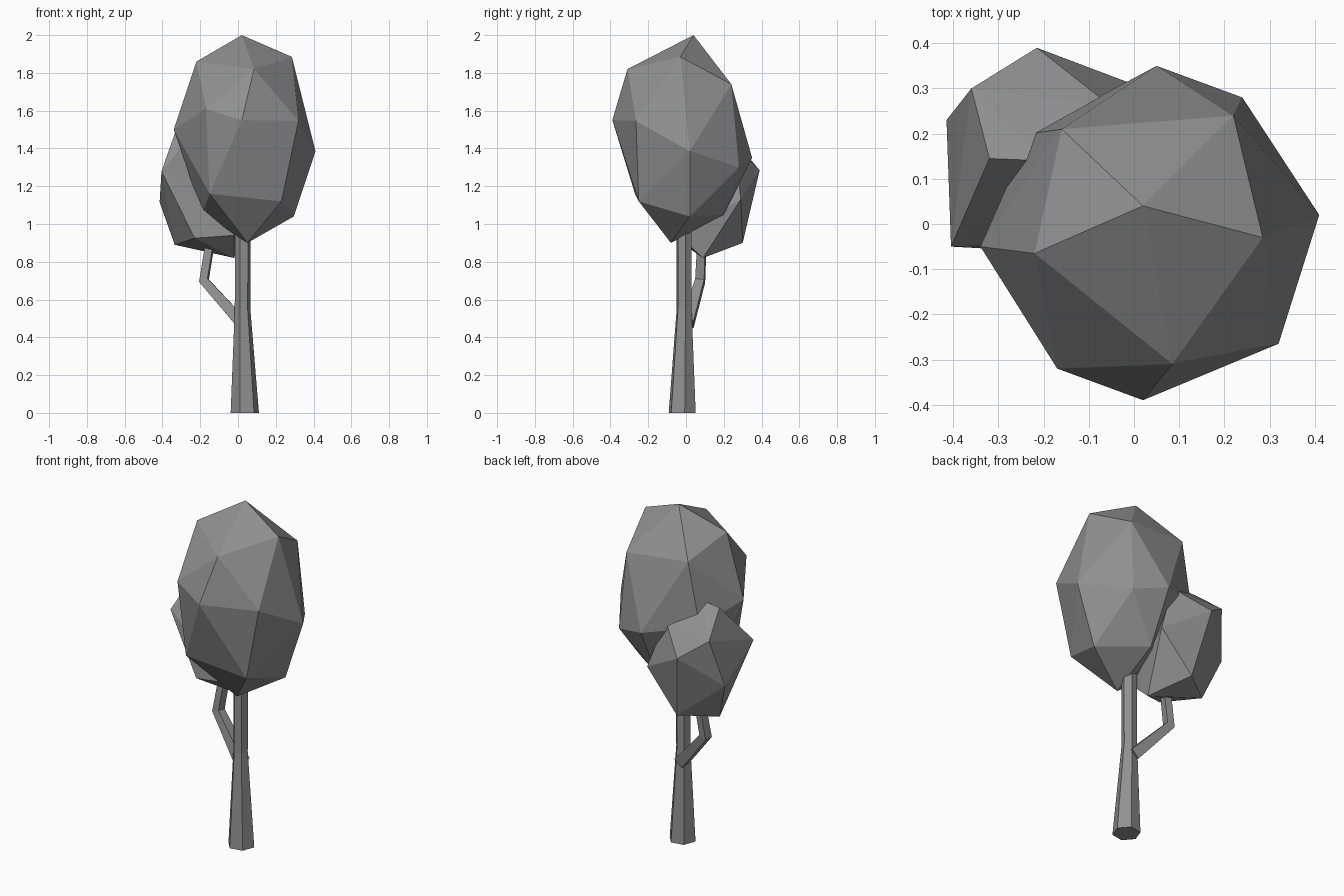
import bpy, bmesh, math
from mathutils import Vector

if "Cube" in bpy.data.objects:
    bpy.data.objects.remove(bpy.data.objects["Cube"])

grey = bpy.data.materials.new("dark_grey")
grey.diffuse_color = (0.28, 0.28, 0.28, 1)
grey.use_nodes = True
grey.node_tree.nodes["Principled BSDF"].inputs["Base Color"].default_value = grey.diffuse_color


def finish(name, bm):
    bmesh.ops.recalc_face_normals(bm, faces=bm.faces[:])
    mesh = bpy.data.meshes.new(name)
    bm.to_mesh(mesh)
    bm.free()
    mesh.materials.append(grey)
    obj = bpy.data.objects.new(name, mesh)
    bpy.context.collection.objects.link(obj)
    return obj


def faceted_blob(name, corners):
    """Low-poly foliage: convex shell around a few corner points."""
    bm = bmesh.new()
    for c in corners:
        bm.verts.new(c)
    bmesh.ops.convex_hull(bm, input=bm.verts[:])
    loose = [v for v in bm.verts if not v.link_faces]
    bmesh.ops.delete(bm, geom=loose, context='VERTS')
    return finish(name, bm)


def tapered_limb(name, path, radii, sides, turn):
    """Flat-sided tube whose cross-sections follow the path."""
    bm = bmesh.new()
    pts = [Vector(p) for p in path]
    rings = []
    for i, (p, r) in enumerate(zip(pts, radii)):
        axis = (pts[min(i + 1, len(pts) - 1)] - pts[max(i - 1, 0)]).normalized()
        if name == "trunk":
            axis = Vector((0, 0, 1))
        v = axis.cross(Vector((1, 0, 0))).normalized()
        if v.y < 0:
            v = -v
        u = v.cross(axis).normalized()
        ring = []
        for k in range(sides):
            a = turn + 2 * math.pi * k / sides
            ring.append(bm.verts.new(p + r * (math.cos(a) * u + math.sin(a) * v)))
        rings.append(ring)
    for lo, hi in zip(rings, rings[1:]):
        for k in range(sides):
            n = (k + 1) % sides
            bm.faces.new((lo[k], lo[n], hi[n], hi[k]))
    bm.faces.new(rings[0][::-1])
    bm.faces.new(rings[-1])
    return finish(name, bm)


# Six-sided trunk, flared at the foot
tapered_limb("trunk",
             [(0.036, -0.02, 0), (0.024, -0.01, 0.55), (0.026, -0.01, 1.0)],
             [0.076, 0.042, 0.042], 6, math.radians(10))

# Bent side branch carrying the small crown
tapered_limb("side_branch",
             [(0.02, 0.01, 0.475), (-0.18, 0.075, 0.70), (-0.145, 0.085, 0.92)],
             [0.044, 0.034, 0.03], 4, math.radians(35))

# Large crown: tip, upper ring, widest ring, lower ring, underside
faceted_blob("main_crown", [
    (0.02, 0.04, 2.0),
    (-0.16, 0.21, 1.77), (0.22, 0.24, 1.74), (0.285, -0.03, 1.885),
    (0.085, -0.31, 1.82), (-0.22, -0.065, 1.86),
    (0.05, 0.35, 1.35), (0.24, 0.28, 1.30), (0.41, 0.02, 1.385),
    (0.32, -0.265, 1.545), (0.02, -0.39, 1.55), (-0.17, -0.32, 1.61),
    (-0.34, -0.05, 1.50), (-0.23, 0.20, 1.40),
    (-0.15, -0.27, 1.16), (0.23, -0.25, 1.12), (0.295, 0.02, 1.04),
    (0.05, 0.20, 1.05), (-0.19, 0.0, 1.06),
    (0.05, -0.08, 0.90),
])

# Small crown tucked behind and to the left
faceted_blob("side_crown", [
    (-0.32, 0.145, 1.52), (-0.20, 0.14, 1.53), (-0.05, 0.26, 1.42),
    (-0.36, 0.30, 1.39), (-0.215, 0.39, 1.285), (-0.405, -0.05, 1.28),
    (-0.415, 0.23, 1.115), (0.05, 0.29, 1.13),
    (-0.335, 0.165, 0.89), (-0.15, 0.30, 0.90), (-0.23, -0.06, 0.925),
    (-0.02, -0.04, 0.94), (-0.02, 0.09, 0.82),
])
